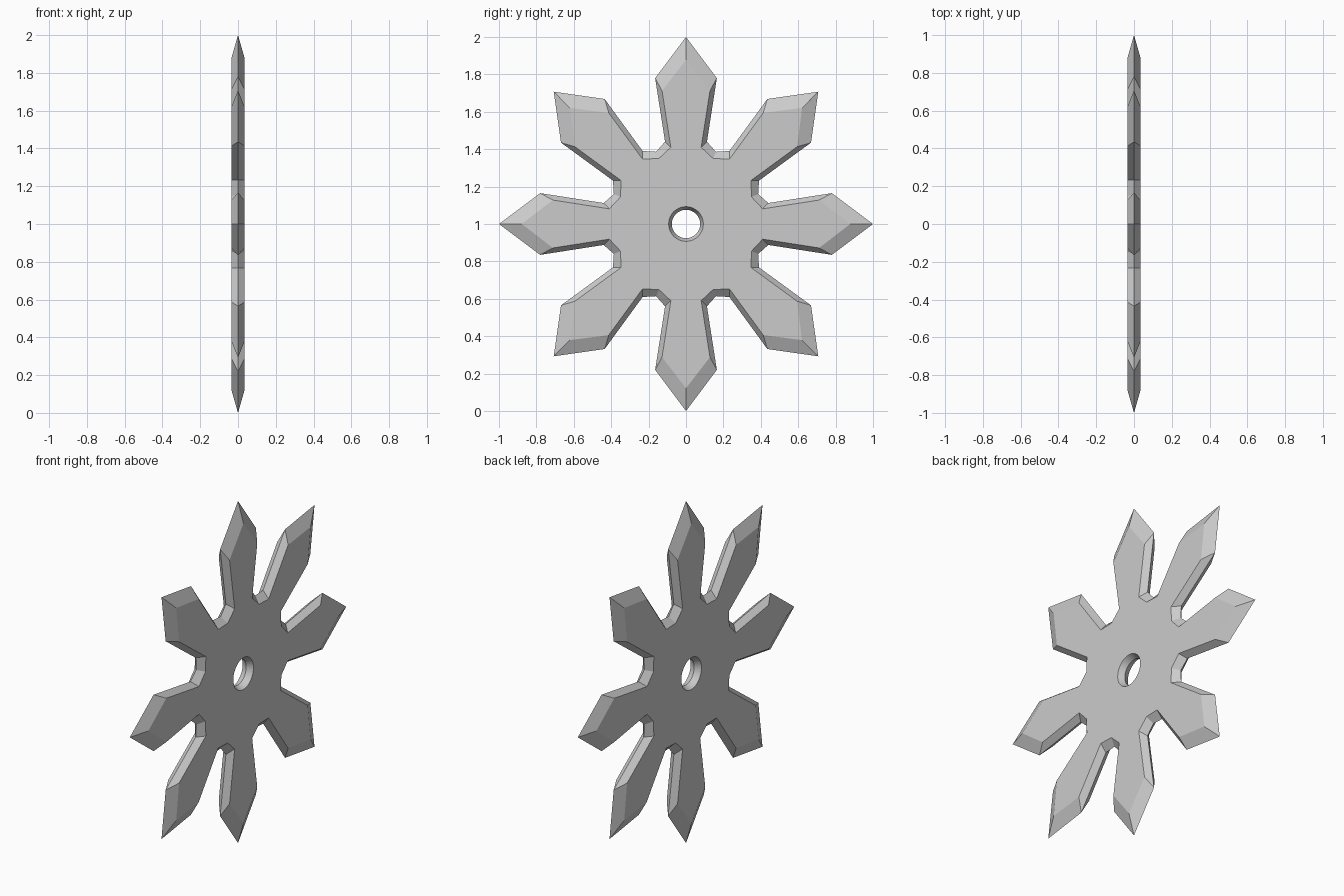
import bpy, bmesh
from math import sin, cos, pi, radians

if "Cube" in bpy.data.objects:
    bpy.data.objects.remove(bpy.data.objects["Cube"])

HALF = 0.035   # half thickness
ARMS = 8
CENTRE_Z = 1.0

# One arm (offset from arm axis, distance along axis): tip, shoulder, neck, valley
V = radians(22.5)
EDGE = [(0, 1.0), (0.165, 0.78), (0.112, 0.44), (0.418 * sin(V), 0.418 * cos(V))]
FACE = [(0, 0.878), (0.128, 0.712), (0.081, 0.41), (0.379 * sin(V), 0.379 * cos(V))]


def star(arm):
    tip, shoulder, neck, valley = arm
    pts = [(-neck[0], neck[1]), (-shoulder[0], shoulder[1]), tip, shoulder, neck, valley]
    out = []
    for i in range(ARMS):
        a = 2 * pi * i / ARMS
        out += [(u * cos(a) + v * sin(a), v * cos(a) - u * sin(a)) for u, v in pts]
    return out


def circle(r, n=32):
    return [(r * sin(2 * pi * i / n), r * cos(2 * pi * i / n)) for i in range(n)]


bm = bmesh.new()


def ring(pts, x):
    return [bm.verts.new((x, y, z + CENTRE_Z)) for y, z in pts]


def bridge(a, b):
    n = len(a)
    return [bm.faces.new((a[i], a[(i + 1) % n], b[(i + 1) % n], b[i])) for i in range(n)]


def loop_edges(r):
    return [bm.edges.get((r[i], r[(i + 1) % len(r)])) for i in range(len(r))]


# Sharpened outline and chamfered hole share a ridge on the middle plane
edge, hole_mid = ring(star(EDGE), 0), ring(circle(0.076), 0)
hole_faces = []
for s in (-1, 1):
    face, hole = ring(star(FACE), s * HALF), ring(circle(0.093), s * HALF)
    bridge(edge, face)
    hole_faces += bridge(hole_mid, hole)
    # Flat side with the hole left open
    bmesh.ops.triangle_fill(bm, use_beauty=True, use_dissolve=False,
                            normal=(s, 0, 0), edges=loop_edges(face) + loop_edges(hole))
for f in hole_faces:
    f.smooth = True
for e in loop_edges(hole_mid):
    e.smooth = False
for f in hole_faces:
    for e in f.edges:
        if any(not g.smooth for g in e.link_faces):
            e.smooth = False
bmesh.ops.recalc_face_normals(bm, faces=bm.faces[:])

mesh = bpy.data.meshes.new("throwing_star")
bm.to_mesh(mesh)
bm.free()
bpy.context.collection.objects.link(bpy.data.objects.new("throwing_star", mesh))
